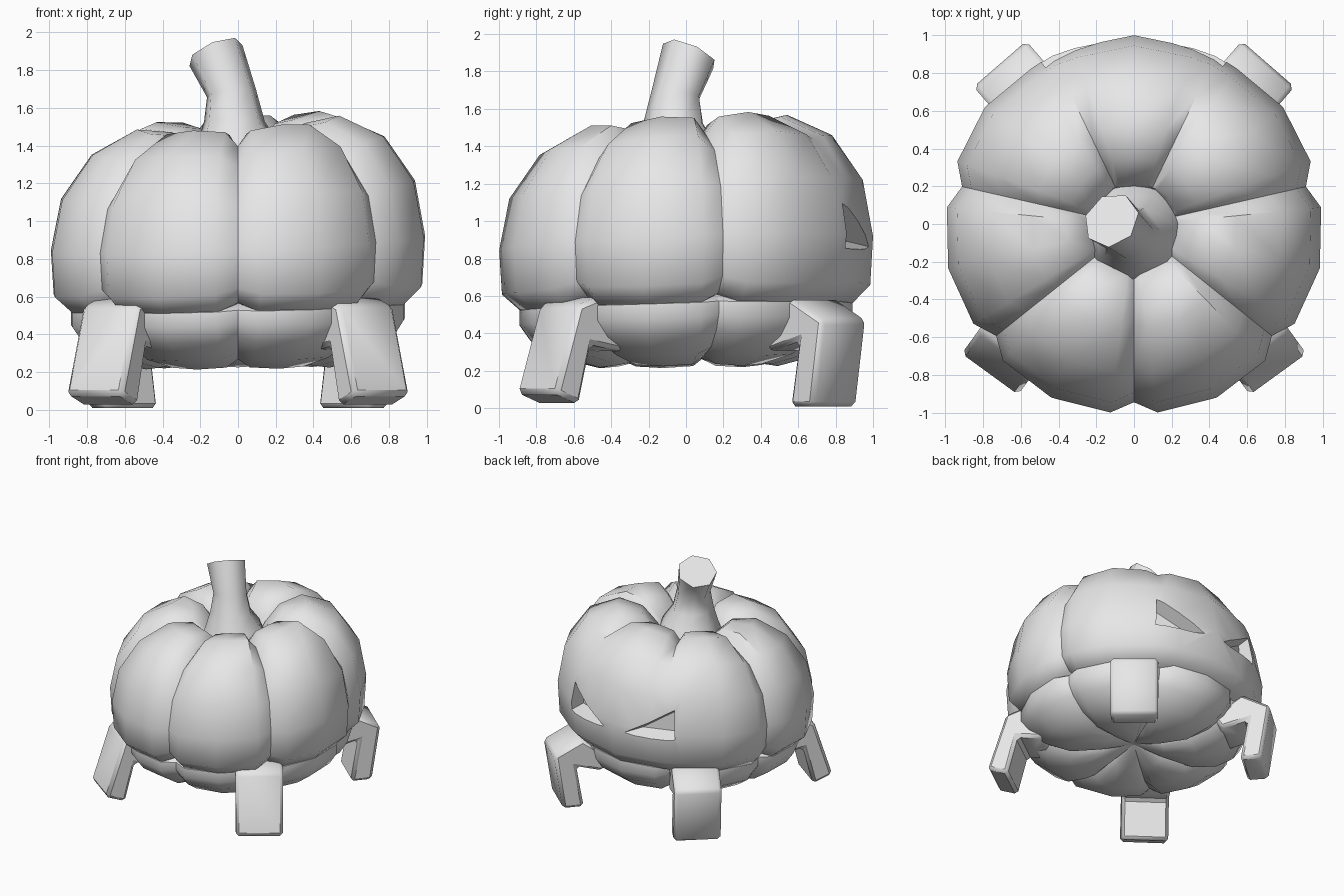
import bpy, bmesh, math
from mathutils import Vector

cube = bpy.data.objects.get("Cube")
if cube:
    bpy.data.objects.remove(cube, do_unlink=True)

grey = bpy.data.materials.new("plain_grey")
grey.use_nodes = True
grey.diffuse_color = (0.8, 0.8, 0.8, 1)
grey.node_tree.nodes["Principled BSDF"].inputs["Base Color"].default_value = (0.8, 0.8, 0.8, 1)


def finish(bm, name):
    bmesh.ops.recalc_face_normals(bm, faces=bm.faces[:])
    mesh = bpy.data.meshes.new(name)
    bm.to_mesh(mesh)
    bm.free()
    mesh.materials.append(grey)
    obj = bpy.data.objects.new(name, mesh)
    bpy.context.collection.objects.link(obj)
    return obj


def activate(obj):
    bpy.ops.object.select_all(action='DESELECT')
    obj.select_set(True)
    bpy.context.view_layer.objects.active = obj


def smooth(obj, degrees):
    activate(obj)
    bpy.ops.object.shade_smooth_by_angle(angle=math.radians(degrees), keep_sharp_edges=True)


def bridge(bm, rings):
    """Join successive rings of vertices with quads."""
    for low, high in zip(rings, rings[1:]):
        n = len(low)
        for i in range(n):
            j = (i + 1) % n
            bm.faces.new((low[i], low[j], high[j], high[i]))


def cap(bm, ring, point):
    tip = bm.verts.new(point)
    for i, v in enumerate(ring):
        bm.faces.new((v, ring[(i + 1) % len(ring)], tip))


LOBES = 7
STEP = math.tau / LOBES
# Angle across a lobe (as a fraction) and how full the lobe is there
SECTION = [(0, 0), (0.14, 0.82), (0.5, 1), (0.86, 0.82)]


def tilted(x, y, z):
    return (x, y - 0.01, z + 0.045 * z * (x + y))


def lobed_body(name, profile, bottom, top, mid_z, depth_r, depth_z, face=False):
    """Lathe a profile into seven lobes; grooves may fade out on the face."""
    bm = bmesh.new()
    rings, creases = [], []
    for r, z in profile:
        ring = []
        for lobe in range(LOBES):
            for part, full in SECTION:
                faded = face and part == 0 and lobe in (3, 4) and z < 1.45 and r > 0.5
                if faded:
                    full = 0.9 if z < 1.3 else 0.55
                a = -math.pi / 2 + (lobe + part) * STEP
                rr = r * (1 - depth_r * (1 - full))
                zz = mid_z + (z - mid_z) * (1 - depth_z * (1 - full))
                ring.append(bm.verts.new(tilted(rr * math.cos(a), rr * math.sin(a), zz)))
                if part == 0 and not faded:
                    creases.append(ring[-1])
        rings.append(ring)
    bridge(bm, rings)
    cap(bm, rings[0], (0, 0, bottom))
    cap(bm, rings[-1], (0, 0, top))
    # Crisp line along the bottom of each groove
    creases = set(creases)
    for edge in bm.edges:
        if edge.verts[0] in creases and edge.verts[1] in creases:
            edge.smooth = False
    return finish(bm, name)


# Upper shell and lower bowl
shell = lobed_body(
    "upper_shell",
    [(0.6, 0.51), (0.89, 0.53), (0.995, 0.63), (1.01, 0.88), (0.955, 1.17),
     (0.79, 1.41), (0.55, 1.53), (0.36, 1.5), (0.24, 1.38), (0.2, 1.22)],
    0.51, 1.18, 0.9, 0.075, 0.16, face=True)
bowl = lobed_body(
    "lower_bowl",
    [(0.8, 0.6), (0.9, 0.54), (0.9, 0.46), (0.84, 0.37), (0.7, 0.27),
     (0.5, 0.22), (0.25, 0.26)],
    0.58, 0.33, 0.6, 0.075, 0.14)

# Slanted eyes cut into the face
EYE = [(0.48, 0.74, 1.11), (0.5, 0.74, 0.85), (0.12, 0.86, 0.87)]
cx = sum(p[0] for p in EYE) / 3
cz = sum(p[2] for p in EYE) / 3
for side in (1, -1):
    bm = bmesh.new()
    rings = []
    for scale, front in ((0.7, False), (1.5, True)):
        rings.append([bm.verts.new((side * (cx + (x - cx) * scale),
                                    1.1 if front else y,
                                    cz + (z - cz) * scale)) for x, y, z in EYE])
    bridge(bm, rings)
    for ring in rings:
        bm.faces.new(ring)
    cutter = finish(bm, "eye_cutter")
    cutter.hide_render = True
    activate(shell)
    cut = shell.modifiers.new("eye", 'BOOLEAN')
    cut.operation = 'DIFFERENCE'
    cut.solver = 'EXACT'
    cut.object = cutter
    bpy.ops.object.modifier_apply(modifier=cut.name)
    bpy.data.objects.remove(cutter, do_unlink=True)

smooth(shell, 48)
smooth(bowl, 48)

# Bent stem with a slanted flat end
bm = bmesh.new()
rings = []
for centre, radius, lean in [
        ((0, -0.04, 1.2), 0.3, (0, 0)), ((0, -0.05, 1.42), 0.22, (0, 0)),
        ((-0.02, -0.06, 1.53), 0.165, (0, 0.05)), ((-0.035, -0.05, 1.68), 0.135, (-0.15, 0.15)),
        ((-0.12, 0.02, 1.89), 0.155, (-0.42, 0.45))]:
    turn = Vector((0, 0, 1)).rotation_difference(Vector((*lean, 1)))
    rings.append([bm.verts.new(Vector(centre) + turn @ Vector(
        (radius * math.cos(k * STEP + 0.2), radius * math.sin(k * STEP + 0.2), 0)))
        for k in range(LOBES)])
bridge(bm, rings)
for ring in (rings[0], rings[-1]):
    bm.faces.new(ring)
smooth(finish(bm, "stem"), 55)

# Bent slab legs: side outlines as (outward, height), extruded across
FRONT_LEG = [(0.6, 0.42), (0.8, 0.6), (0.95, 0.55), (1.1, 0.08),
             (0.94, 0.02), (0.86, 0.34), (0.65, 0.3)]
BACK_LEG = [(0.65, 0.42), (0.88, 0.59), (1.11, 0.47), (1.04, 0.01),
            (0.87, 0.01), (0.93, 0.36), (0.72, 0.3)]
HALF = 0.185


def leg(name, outline, side, angle, shift):
    out = Vector((math.cos(angle), math.sin(angle), 0))
    across = Vector((-out.y, out.x, 0))
    bm = bmesh.new()
    rings = []
    for t in (shift - HALF, shift + HALF):
        ring = []
        for r, z in outline:
            p = out * r + across * t
            ring.append(bm.verts.new((side * p.x, p.y, z)))
        rings.append(ring)
    bridge(bm, rings)
    for ring in rings:
        bm.faces.new(ring)
    obj = finish(bm, name)
    activate(obj)
    soft = obj.modifiers.new("soft_edges", 'BEVEL')
    soft.width = 0.025
    soft.segments = 1
    soft.limit_method = 'ANGLE'
    bpy.ops.object.modifier_apply(modifier=soft.name)
    smooth(obj, 42)


for side, label in ((1, "left"), (-1, "right")):
    leg("front_leg_" + label, FRONT_LEG, side, math.radians(-54), 0.15)
    leg("back_leg_" + label, BACK_LEG, side, math.radians(49), 0.02)
